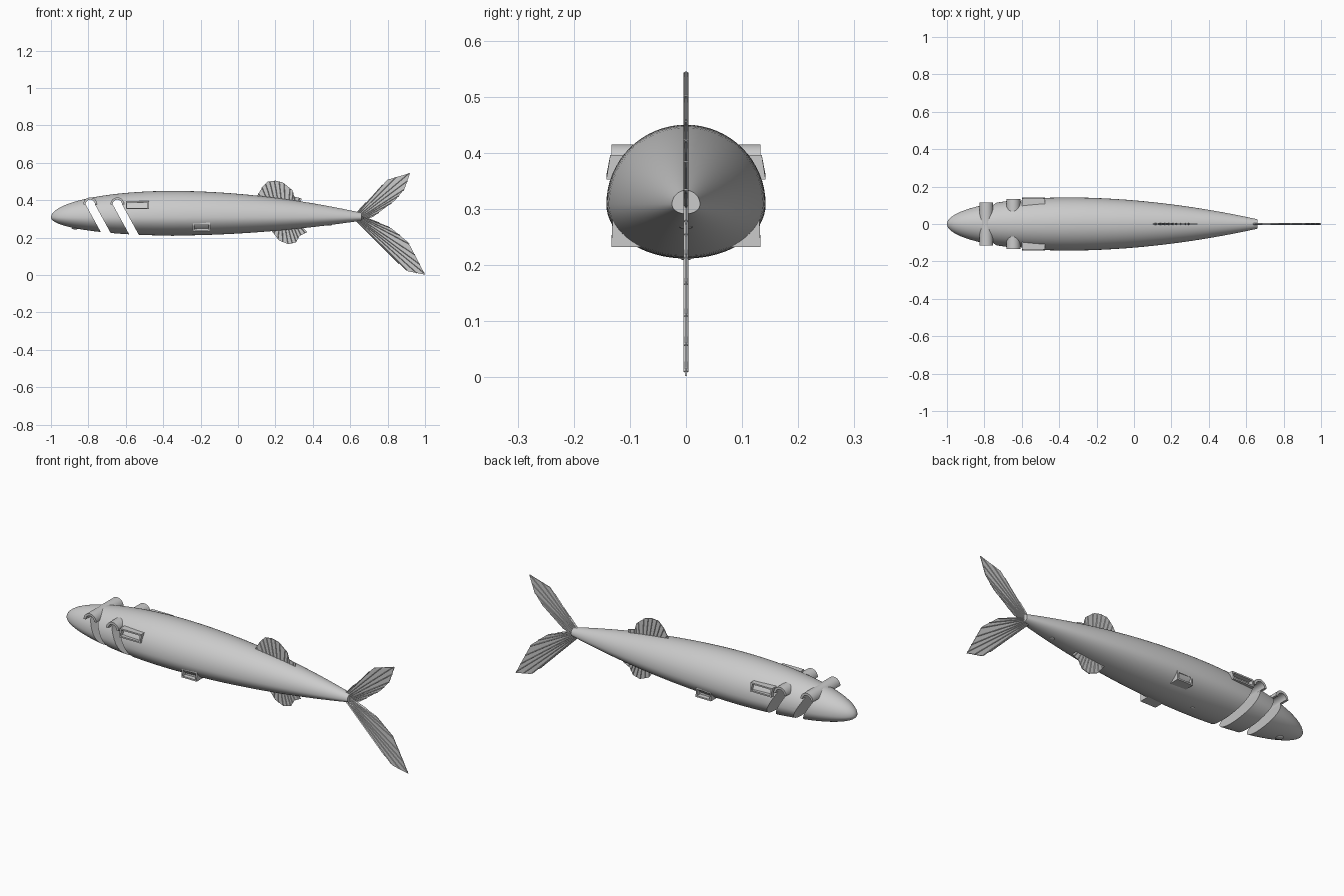
import bpy, bmesh, math
from mathutils import Vector

if bpy.data.objects.get("Cube"):
    bpy.data.objects.remove(bpy.data.objects["Cube"])

grey = bpy.data.materials.new("light_grey")
grey.use_nodes = True
COLOUR = (0.6, 0.6, 0.6, 1)
grey.diffuse_color = COLOUR
grey.node_tree.nodes["Principled BSDF"].inputs["Base Color"].default_value = COLOUR

AXIS_Z = 0.308
NOSE, WIDEST, TAIL = -1.0, -0.35, 0.66


def finish(name, bm, smooth=False):
    bmesh.ops.recalc_face_normals(bm, faces=bm.faces)
    mesh = bpy.data.meshes.new(name)
    bm.to_mesh(mesh)
    bm.free()
    mesh.materials.append(grey)
    obj = bpy.data.objects.new(name, mesh)
    bpy.context.collection.objects.link(obj)
    if smooth:
        smooth_shade(obj)
    return obj


def smooth_shade(obj):
    bpy.ops.object.select_all(action="DESELECT")
    obj.select_set(True)
    bpy.context.view_layer.objects.active = obj
    bpy.ops.object.shade_smooth_by_angle(angle=math.radians(35))


def radius(x):
    if x < WIDEST:
        u = (WIDEST - x) / (WIDEST - NOSE)
        return 0.142 * math.sqrt(max(0, 1 - u * u))
    v = (x - WIDEST) / (TAIL - WIDEST)
    return 0.142 - 0.117 * v ** 1.9


def prism(bm, outline, y0, y1):
    """Extrude an (x, z) outline along y."""
    front = bm.faces.new([bm.verts.new((x, y0, z)) for x, z in outline])
    moved = bmesh.ops.extrude_face_region(bm, geom=[front])["geom"]
    verts = [v for v in moved if isinstance(v, bmesh.types.BMVert)]
    bmesh.ops.translate(bm, verts=verts, vec=(0, y1 - y0, 0))
    if front.is_valid is False or len(front.link_faces if hasattr(front, "link_faces") else []) > 0:
        return
    if not any(f.is_valid and all(abs(v.co.y - y0) < 1e-6 for v in f.verts) for f in bm.faces):
        bm.faces.new([v for v in front.verts])


# Body: round back, flatter belly, blunt tail end
def make_body():
    bm = bmesh.new()
    sides, steps = 64, 20
    stations = [WIDEST - (WIDEST - NOSE) * math.cos(math.pi / 2 * i / steps) for i in range(1, steps)]
    stations += [WIDEST + (TAIL - WIDEST) * i / steps for i in range(steps + 1)]
    rings = []
    for x in stations:
        r = radius(x)
        ring = []
        for k in range(sides):
            a = math.tau * k / sides
            s = math.sin(a)
            ring.append(bm.verts.new((x, r * math.cos(a), AXIS_Z + r * s * (1 if s > 0 else 0.68))))
        rings.append(ring)
    tip = bm.verts.new((NOSE, 0, AXIS_Z))
    for k in range(sides):
        n = (k + 1) % sides
        bm.faces.new((tip, rings[0][k], rings[0][n]))
        for a, b in zip(rings, rings[1:]):
            bm.faces.new((a[k], b[k], b[n], a[n]))
    bm.faces.new(rings[-1])
    return finish("body", bm)


body = make_body()

# Slanted gill slots cut right through, each with an arched cowl on top
ARCH_Z = 0.378
for name, x, reach in (("front", -0.79, 0.115), ("rear", -0.645, 0.133)):
    def arc(r, count=16):
        return [(x + r * math.cos(math.pi * i / count), ARCH_Z + r * math.sin(math.pi * i / count))
                for i in range(count + 1)]
    bm = bmesh.new()
    drop = ARCH_Z - 0.15
    lean = drop * 0.55
    prism(bm, arc(0.025) + [(x - 0.025 + lean, 0.15), (x + 0.025 + lean, 0.15)], -0.3, 0.3)
    cutter = finish(name + "_slot_cutter", bm)
    cutter.hide_render = True
    cutter.hide_set(True)
    mod = body.modifiers.new(name + "_slot", "BOOLEAN")
    mod.operation, mod.solver, mod.object = "DIFFERENCE", "EXACT", cutter
    bm = bmesh.new()
    prism(bm, arc(0.037) + arc(0.025)[::-1], -reach, reach)
    finish(name + "_gill_cowl", bm, True)

# Bake the slots into the body, then remove the cutters
bpy.context.view_layer.update()
cut = bpy.data.meshes.new_from_object(body.evaluated_get(bpy.context.evaluated_depsgraph_get()))
body.modifiers.clear()
body.data = cut
for obj in [o for o in bpy.data.objects if o.name.endswith("_cutter")]:
    bpy.data.objects.remove(obj)
smooth_shade(body)


# Open-faced boxes on both flanks
def vent(name, x0, x1, z0, z1, inner, low, high, side):
    bm = bmesh.new()
    prism(bm, [(x0, z0), (x1, z0), (x1, z1), (x0, z1)], side * inner, side * low)
    outer = max(bm.faces, key=lambda f: side * f.calc_center_median().y)
    for v in outer.verts:
        v.co.y = side * (high if v.co.z > (z0 + z1) / 2 else low)
    bmesh.ops.inset_region(bm, faces=[outer], thickness=0.011)
    hole = bmesh.ops.extrude_face_region(bm, geom=[outer])["geom"]
    verts = [v for v in hole if isinstance(v, bmesh.types.BMVert)]
    bmesh.ops.translate(bm, verts=verts, vec=(0, -side * 0.025, 0))
    if outer.is_valid:
        bm.faces.remove(outer)
    finish(name, bm)


for label, side in (("left", 1), ("right", -1)):
    vent("upper_vent_" + label, -0.6, -0.475, 0.352, 0.396, 0.09, 0.142, 0.135, side)
    vent("lower_vent_" + label, -0.24, -0.15, 0.232, 0.28, 0.07, 0.133, 0.131, side)


# Thin fins stiffened with raised rays
def fin(name, root_a, root_b, rim, rays):
    bm = bmesh.new()
    prism(bm, [root_a] + rim + [root_b], -0.002, 0.002)
    for i in range(rays):
        t = (i + 0.5) / rays
        place = t * (len(rim) - 1)
        k = int(place)
        start = Vector(root_a).lerp(Vector(root_b), t)
        end = Vector(rim[k]).lerp(Vector(rim[k + 1]), place - k)
        across = Vector((start.y - end.y, end.x - start.x)).normalized() * 0.003
        corners = []
        for p in (start, end):
            corners.append([bm.verts.new(c) for c in (
                (p.x + across.x, 0, p.y + across.y), (p.x, 0.0045, p.y),
                (p.x - across.x, 0, p.y - across.y), (p.x, -0.0045, p.y))])
        a, b = corners
        for j in range(4):
            n = (j + 1) % 4
            bm.faces.new((a[j], b[j], b[n], a[n]))
        bm.faces.new(a)
        bm.faces.new(b)
    finish(name, bm)


fin("tail_fin_upper", (0.62, 0.32), (0.66, 0.29),
    [(0.64, 0.34), (0.8, 0.51), (0.92, 0.545), (0.89, 0.46), (0.84, 0.4), (0.72, 0.31)], 9)
fin("tail_fin_lower", (0.65, 0.32), (0.62, 0.3),
    [(0.73, 0.29), (0.82, 0.25), (0.91, 0.175), (0.96, 0.08), (1, 0.002), (0.91, 0.02), (0.84, 0.08)], 10)
fin("back_fin", (0.14, 0.38), (0.33, 0.36),
    [(0.1, 0.42), (0.13, 0.47), (0.16, 0.5), (0.2, 0.505), (0.24, 0.495), (0.29, 0.455), (0.3, 0.42), (0.34, 0.41)], 11)
fin("belly_fin", (0.2, 0.26), (0.33, 0.27),
    [(0.18, 0.235), (0.22, 0.185), (0.27, 0.165), (0.31, 0.175), (0.33, 0.21), (0.37, 0.23)], 9)

# Small buttons along the belly line
for name, x, size in (("chin_button", -0.87, 0.02), ("belly_button", -0.35, 0.01), ("tail_button", 0.49, 0.012)):
    bm = bmesh.new()
    bmesh.ops.create_uvsphere(bm, u_segments=16, v_segments=8, radius=size)
    bmesh.ops.scale(bm, verts=bm.verts, vec=(1, 1, 0.3))
    bmesh.ops.translate(bm, verts=bm.verts, vec=(x, 0, AXIS_Z - 0.68 * radius(x)))
    finish(name, bm, True)
